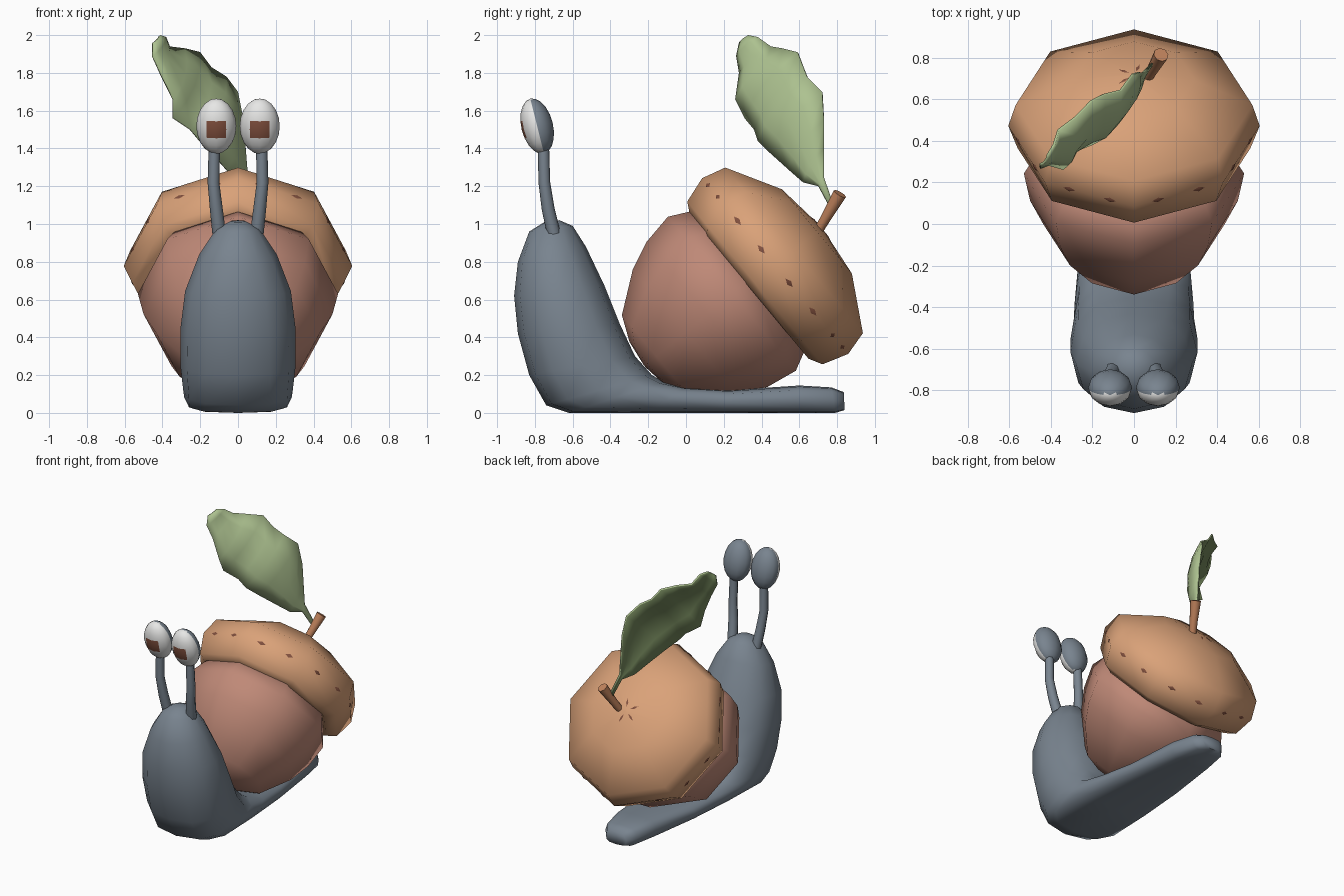
import bpy, bmesh, math
from mathutils import Vector, Matrix

if "Cube" in bpy.data.objects:
    bpy.data.objects.remove(bpy.data.objects["Cube"])

def mat(name, c):
    m = bpy.data.materials.new(name)
    m.diffuse_color = (*c, 1)
    m.use_nodes = True
    m.node_tree.nodes["Principled BSDF"].inputs["Base Color"].default_value = m.diffuse_color
    return m

GREY = mat("slate skin", (.19, .23, .275))
NUT = mat("nut brown", (.52, .25, .185))
CAP = mat("cap tan", (.70, .36, .19))
STEM = mat("stem brown", (.54, .23, .11))
WHITE = mat("eye white", (.80, .80, .79))
DARK = mat("dark brown", (.22, .08, .048))
LEAF = mat("leaf green", (.42, .54, .28))
UNDER = mat("leaf underside", (.18, .25, .11))

def finish(name, bm, mats, angle=60, fix=True):
    if fix:
        bmesh.ops.recalc_face_normals(bm, faces=bm.faces)
    me = bpy.data.meshes.new(name)
    bm.to_mesh(me)
    bm.free()
    for m in mats:
        me.materials.append(m)
    for p in me.polygons:
        p.use_smooth = True
    me.set_sharp_from_angle(angle=math.radians(angle))
    ob = bpy.data.objects.new(name, me)
    bpy.context.collection.objects.link(ob)
    return ob

def loft(name, rings, m, angle=60):
    """Skin closed rings of points, capping both ends."""
    bm = bmesh.new()
    rows = [[bm.verts.new(p) for p in r] for r in rings]
    n = len(rows[0])
    for a, b in zip(rows, rows[1:]):
        for i in range(n):
            j = (i + 1) % n
            bm.faces.new((a[i], a[j], b[j], b[i]))
    bm.faces.new(rows[0])
    bm.faces.new(rows[-1])
    return finish(name, bm, [m], angle)

def tube(name, path, radii, m, n=8):
    pts = [Vector(p) for p in path]
    rings = []
    for i, p in enumerate(pts):
        d = (pts[min(i + 1, len(pts) - 1)] - pts[max(i - 1, 0)]).normalized()
        s = d.cross(Vector((0, 1, 0))).normalized()
        t = d.cross(s)
        rings.append([p + radii[i] * (s * math.cos(k * math.tau / n) + t * math.sin(k * math.tau / n))
                      for k in range(n)])
    return loft(name, rings, m)

# --- body: front/underside point, back/top point (y, z), half width, squareness
sections = [
    ((-.75, 1.01), (-.67, 1.02), .04, 1),
    ((-.83, .96), (-.60, .99), .115, 1),
    ((-.89, .80), (-.53, .88), .205, 1),
    ((-.91, .62), (-.43, .67), .28, .95),
    ((-.89, .42), (-.35, .47), .305, .9),
    ((-.83, .20), (-.27, .30), .305, .85),
    ((-.74, .04), (-.18, .20), .29, .75),
    ((-.62, 0), (-.12, .165), .285, .65),
    ((-.20, 0), (0, .135), .26, .6),
    ((.20, 0), (.22, .12), .225, .6),
    ((.60, 0), (.60, .145), .17, .6),
    ((.79, 0), (.77, .135), .13, .6),
    ((.84, .015), (.835, .11), .085, .6)]

def spow(v, e):
    return math.copysign(abs(v) ** e, v) if abs(v) > 1e-6 else 0

rings = []
for (py, pz), (qy, qz), w, e in sections:
    ring = []
    for k in range(12):
        c, s = spow(math.cos(k * math.tau / 12), e), spow(math.sin(k * math.tau / 12), e)
        ring.append((w * s, (py + qy) / 2 + c * (qy - py) / 2, (pz + qz) / 2 + c * (qz - pz) / 2))
    rings.append(ring)
loft("body", rings, GREY, 75)

# --- acorn shell: eight-sided revolved parts on a tilted axis
A = Vector((0, .77, .64)).normalized()
R = Vector((0, .64, -.77)).normalized()
X = Vector((1, 0, 0))

def radial(t):
    return R * math.cos(t) + X * math.sin(t)

def spin(name, profile, v, m):
    rings = [[R * v + A * u + radial(k * math.tau / 8) * r for k in range(8)] for r, u in profile]
    return loft(name, rings, m, 75)

spin("nut", [(.01, -.01), (.15, .01), (.285, .07), (.435, .27), (.50, .42), (.53, .59), (.46, .73)], -.33, NUT)
spin("cap", [(.40, .72), (.49, .682), (.56, .72), (.605, .86), (.57, .99), (.29, 1.147), (.01, 1.18)], -.296, CAP)

# --- dark specks around the cap edge and by the stem
bm = bmesh.new()

def speck(pos, x, y, z):
    M = Matrix((x, y, z)).transposed().to_4x4()
    M.translation = pos
    bmesh.ops.create_uvsphere(bm, u_segments=4, v_segments=2, radius=1, matrix=M)

O = R * -.296
for k in range(8):
    a, b = radial(k * math.tau / 8), radial((k + 1) * math.tau / 8)
    for f in (.27, .73):
        speck(O + A * .86 + a.lerp(b, f) * .605, (b - a).normalized() * .032, A * .014, (a + b).normalized() * .006)
for k in range(5):
    d = radial(k * math.tau / 5 + .3)
    speck(O + A * 1.172 + d * .06, (d - A * .12) * .045, d.cross(A) * .011, A * .006)
finish("cap_specks", bm, [DARK])

# --- stem
tube("stem", [(.05, .68, .93), (.09, .745, 1.04), (.13, .815, 1.16)], [.024, .028, .037], STEM)

# --- leaf: lower and upper edge points, bowed between
edges = [
    ((.085, .765, 1.08), (.10, .78, 1.10)), ((.05, .70, 1.20), (.05, .73, 1.25)),
    ((0, .62, 1.22), (.04, .73, 1.40)), ((-.06, .54, 1.29), (.03, .73, 1.55)),
    ((-.14, .44, 1.38), (0, .72, 1.70)), ((-.20, .38, 1.44), (-.06, .64, 1.78)),
    ((-.25, .36, 1.50), (-.14, .62, 1.83)), ((-.34, .31, 1.56), (-.20, .59, 1.91)),
    ((-.34, .26, 1.66), (-.28, .51, 1.93)), ((-.41, .28, 1.80), (-.36, .45, 1.94)),
    ((-.45, .265, 1.89), (-.38, .38, 1.99)), ((-.45, .28, 1.96), (-.41, .33, 2.0))]
bm = bmesh.new()
rows = []
for lo, up in edges:
    lo, up = Vector(lo), Vector(up)
    bow = Vector((.7, -.7, 0)) * .13 * (up - lo).length
    rows.append([bm.verts.new(lo.lerp(up, f) + bow * 4 * f * (1 - f)) for f in (0, .25, .5, .75, 1)])
for a, b in zip(rows, rows[1:]):
    for i in range(4):
        bm.faces.new((a[i], a[i + 1], b[i + 1], b[i]))
bm.normal_update()
if sum((f.normal for f in bm.faces), Vector()).dot(Vector((1, -1, 0))) < 0:
    bmesh.ops.reverse_faces(bm, faces=bm.faces)
leaf = finish("leaf", bm, [LEAF, UNDER], 80, fix=False)
sol = leaf.modifiers.new("thickness", 'SOLIDIFY')
sol.thickness = .012
sol.offset = -1
sol.material_offset = 1

# --- eye stalks and eyes
for side, s in (("left", -1), ("right", 1)):
    tube(side + "_eye_stalk",
         [(s * .10, -.70, .95), (s * .115, -.73, 1.08), (s * .13, -.75, 1.22), (s * .125, -.755, 1.42)],
         [.036, .034, .031, .03], GREY)
    bm = bmesh.new()
    bmesh.ops.create_uvsphere(bm, u_segments=12, v_segments=10, radius=1)
    bmesh.ops.scale(bm, verts=bm.verts, vec=(.106, .084, .15))
    for f in bm.faces:
        c = f.calc_center_median()
        pupil = c.y < 0 and abs(c.x) < .04 and abs(c.z) < .04
        f.material_index = 2 if pupil else 1 if c.y < .005 else 0
    M = Matrix.Translation((s * .115, -.788, 1.518)) @ Matrix.Rotation(math.radians(14), 4, 'X')
    bmesh.ops.transform(bm, matrix=M, verts=bm.verts)
    finish(side + "_eye", bm, [GREY, WHITE, DARK])
